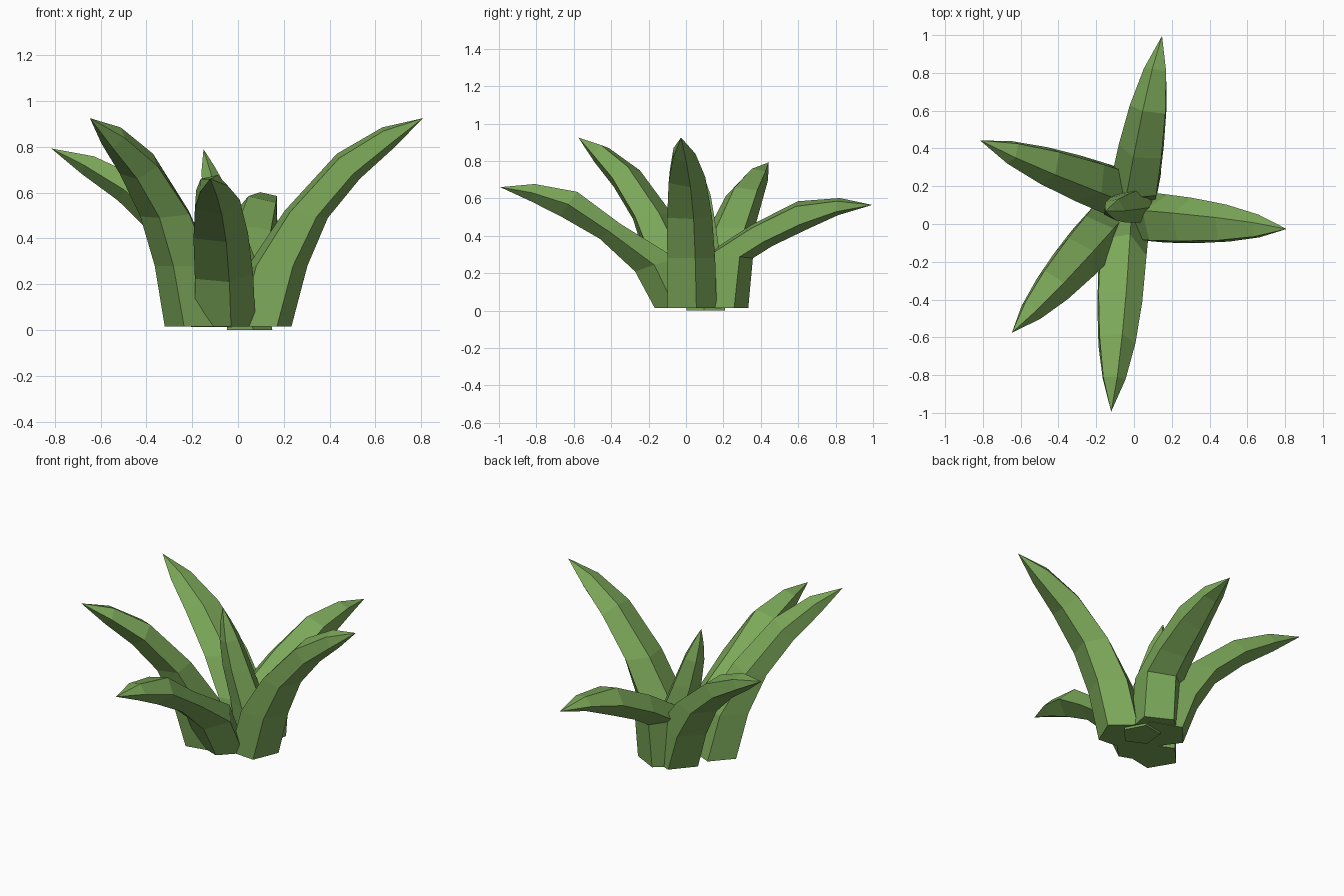
import bpy, bmesh
from math import radians, cos, sin

if "Cube" in bpy.data.objects:
    bpy.data.objects.remove(bpy.data.objects["Cube"])

mat = bpy.data.materials.new("leaf_green")
mat.diffuse_color = (0.2, 0.39, 0.1, 1)
mat.use_nodes = True
mat.node_tree.nodes["Principled BSDF"].inputs["Base Color"].default_value = mat.diffuse_color

WIDTHS = [.142, .138, .13, .107, .066]
# Slightly turned five-sided section, as angles from the leaf's outward direction
ANGLES = [radians(17 + 72 * k) for k in range(5)]


def leaf(name, origin, yaw, ridge, keel, tip, widths=WIDTHS, rs=1.0, zs=1.0):
    """Five-sided tapering leaf; ridge, keel and tip are (reach, height) points."""
    c, s = cos(radians(yaw)), sin(radians(yaw))
    bm = bmesh.new()

    def vert(r, w, z):
        r *= rs
        return bm.verts.new((origin[0] + r * c - w * s, origin[1] + r * s + w * c, z * zs))

    rings = []
    for (r0, z0), (r1, z1), w in zip(ridge, keel, widths):
        ring = []
        for a in ANGLES:
            t = (cos(a) / .95 + 1) / 2        # 0 at the ridge, 1 at the keel
            ring.append(vert(r0 + (r1 - r0) * t, w * sin(a), z0 + (z1 - z0) * t))
        rings.append(ring)
    for a, b in zip(rings, rings[1:]):
        for i in range(5):
            j = (i + 1) % 5
            bm.faces.new((a[i], a[j], b[j], b[i]))
    end = vert(tip[0], 0, tip[1])
    for i in range(5):
        bm.faces.new((rings[-1][i], rings[-1][(i + 1) % 5], end))
    bm.faces.new(rings[0][::-1])
    bmesh.ops.recalc_face_normals(bm, faces=bm.faces)
    me = bpy.data.meshes.new(name)
    bm.to_mesh(me)
    bm.free()
    me.materials.append(mat)
    ob = bpy.data.objects.new(name, me)
    bpy.context.collection.objects.link(ob)


# Tall outer leaves share one profile
tall = dict(
    ridge=[(-.03, .015), (.04, .28), (.2, .52), (.43, .77), (.63, .885)],
    keel=[(.23, .015), (.30, .28), (.39, .49), (.53, .66), (.68, .795)],
    tip=(.81, .925))
leaf("right_leaf", (0, .03), -4, **tall)
leaf("front_left_leaf", (-.115, .036), 229, **tall)
leaf("back_left_leaf", (.06, .124), 160, rs=1.15, zs=.857, **tall)

# Low drooping leaves
leaf("front_leaf", (-.062, 0), 266.6,
     [(-.07, .015), (.05, .28), (.35, .465), (.58, .635), (.81, .677)],
     [(.165, .015), (.27, .21), (.46, .385), (.67, .505), (.83, .585)],
     (.995, .66))
leaf("back_leaf", (-.02, 0), 80.4,
     [(.08, .015), (.13, .32), (.35, .46), (.6, .585), (.83, .602)],
     [(.33, .015), (.355, .28), (.46, .345), (.64, .43), (.82, .51)],
     (1.01, .565))

# Small upright leaf in the middle
leaf("centre_leaf", (.045, .11), 192,
     [(-.1, 0), (-.05, .25), (.03, .45), (.1, .62), (.15, .71)],
     [(.1, 0), (.14, .25), (.19, .45), (.21, .6), (.21, .7)],
     (.2, .79), [.11, .095, .08, .06, .03])
